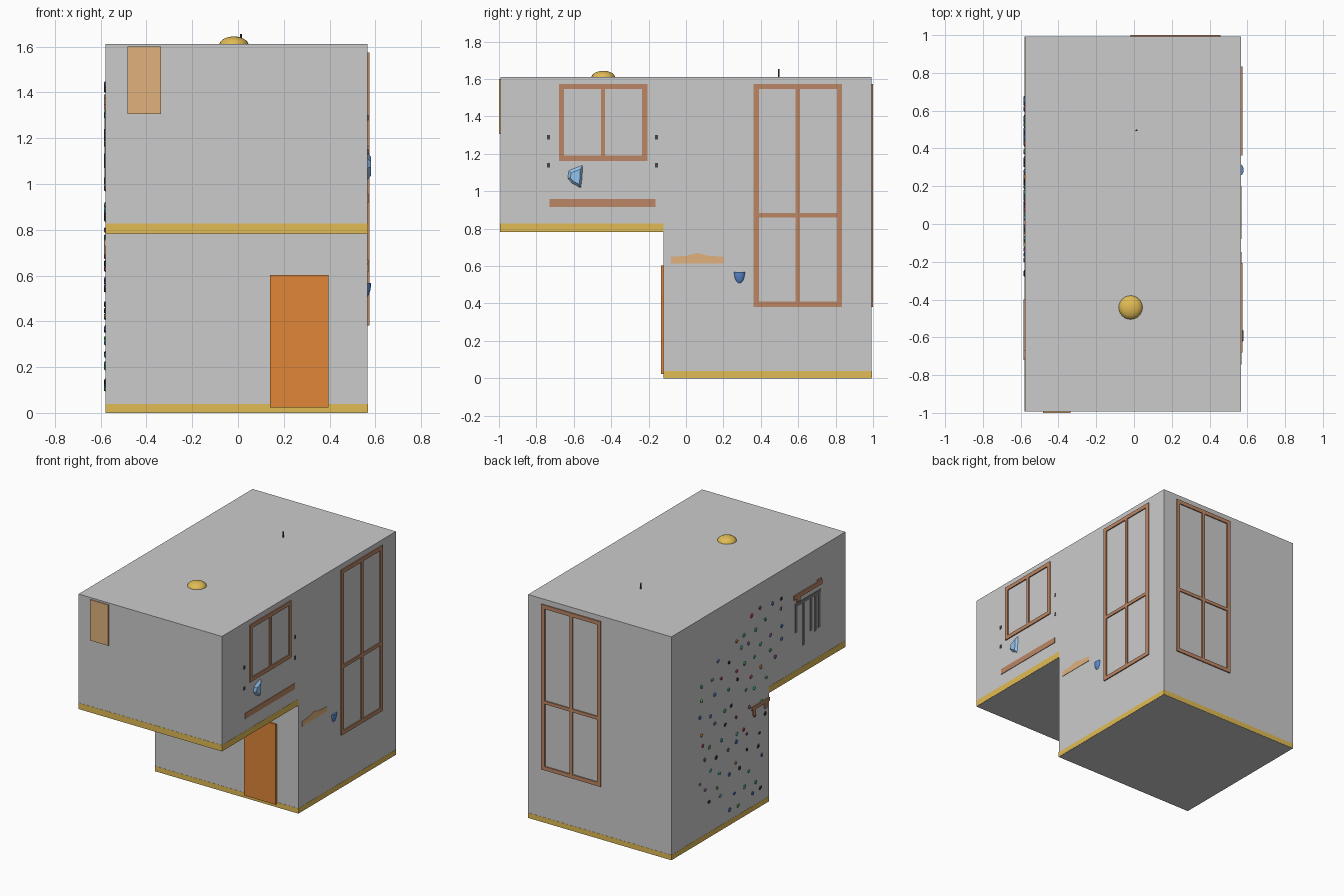
import bpy, bmesh, random
from mathutils import Vector, Matrix

if "Cube" in bpy.data.objects:
    bpy.data.objects.remove(bpy.data.objects["Cube"])

random.seed(4)
X0, X1, YF, YB, TOP = -0.578, 0.566, -0.992, 0.992, 1.612
STEP_Y, STEP_Z = -0.12, 0.782


def mat(name, rgb):
    m = bpy.data.materials.new(name)
    m.diffuse_color = (*rgb, 1)
    m.use_nodes = True
    m.node_tree.nodes["Principled BSDF"].inputs["Base Color"].default_value = m.diffuse_color
    return m


YELLOW = mat("yellow", (0.75, 0.5, 0.09))
BROWN = mat("brown", (0.5, 0.24, 0.13))
ORANGE = mat("orange", (0.75, 0.24, 0.04))
PEACH = mat("peach", (0.75, 0.45, 0.2))
BLUE = mat("blue", (0.1, 0.24, 0.6))
SKY = mat("light_blue", (0.3, 0.55, 0.85))
DARK = mat("dark", (0.06, 0.06, 0.06))
STEEL = mat("steel", (0.2, 0.2, 0.2))


def finish(name, bm, material=None, smooth=False):
    bmesh.ops.recalc_face_normals(bm, faces=bm.faces)
    me = bpy.data.meshes.new(name)
    bm.to_mesh(me)
    bm.free()
    for p in me.polygons:
        p.use_smooth = smooth
    if material:
        me.materials.append(material)
    ob = bpy.data.objects.new(name, me)
    bpy.context.collection.objects.link(ob)
    return ob


def boxes(name, ranges, material=None):
    """One object made of boxes given as (x0, x1, y0, y1, z0, z1)."""
    bm = bmesh.new()
    for a, b, c, d, e, f in ranges:
        m = Matrix.Translation(((a + b) / 2, (c + d) / 2, (e + f) / 2))
        bmesh.ops.create_cube(bm, size=1, matrix=m @ Matrix.Diagonal((b - a, d - c, f - e, 1)))
    return finish(name, bm, material)


def prism(name, pts, x0, x1, material=None, taper=1.0):
    """Extrude a (y, z) profile along x, optionally shrinking the far end."""
    bm = bmesh.new()
    f = bm.faces.new([bm.verts.new((x0, y, z)) for y, z in pts])
    mid = f.calc_center_median()
    ext = bmesh.ops.extrude_face_region(bm, geom=[f], use_keep_orig=True)["geom"]
    for v in ext:
        if isinstance(v, bmesh.types.BMVert):
            v.co = mid + (v.co - mid) * taper
            v.co.x = x1
    return finish(name, bm, material)


def ellipsoid(name, loc, radii, material, cut_above=None):
    bm = bmesh.new()
    bmesh.ops.create_uvsphere(bm, u_segments=24, v_segments=16, radius=1,
                              matrix=Matrix.Translation(loc) @ Matrix.Diagonal((*radii, 1)))
    if cut_above is not None:
        geom = bm.verts[:] + bm.edges[:] + bm.faces[:]
        cut = bmesh.ops.bisect_plane(bm, geom=geom, plane_co=(0, 0, cut_above),
                                     plane_no=(0, 0, 1), clear_outer=True)["geom_cut"]
        bmesh.ops.edgeloop_fill(bm, edges=[e for e in cut if isinstance(e, bmesh.types.BMEdge)])
    ob = finish(name, bm, material, True)
    bpy.context.view_layer.objects.active = ob
    ob.select_set(True)
    bpy.ops.object.shade_smooth_by_angle()
    ob.select_set(False)
    return ob


def window(name, side, u0, u1, z0, z1, cross_z=None, w=0.028):
    """Frame on the right or back wall: stiles, rails, mullion, cross bar."""
    m = (u0 + u1) / 2
    h = w * 0.42
    bars = [(u0, u0 + w, z0, z1), (u1 - w, u1, z0, z1), (m - h, m + h, z0 + w, z1 - w),
            (u0 + w, u1 - w, z0, z0 + w), (u0 + w, u1 - w, z1 - w, z1)]
    if cross_z:
        bars += [(u0 + w, m - h, cross_z - h, cross_z + h), (m + h, u1 - w, cross_z - h, cross_z + h)]
    if side == "right":
        r = [(X1 - 0.01, X1 + 0.008, a, b, c, d) for a, b, c, d in bars]
    else:
        r = [(a, b, YB - 0.01, YB + 0.008, c, d) for a, b, c, d in bars]
    boxes(name, r, BROWN)


# Stepped building shell
prism("building_shell", [(STEP_Y, 0), (YB, 0), (YB, TOP), (YF, TOP), (YF, STEP_Z), (STEP_Y, STEP_Z)], X0, X1)

# Yellow skirting bands of both floors
e = 0.0012
boxes("lower_skirting", [(X0 - e, X1 + e, STEP_Y - e, YB + e, 0.001, 0.038)], YELLOW)
boxes("upper_skirting", [(X0 - e, X1 + e, YF - e, STEP_Y, STEP_Z + 0.001, 0.828)], YELLOW)

# Door and front panel
boxes("door", [(0.14, 0.395, STEP_Y - 0.014, STEP_Y + 0.01, 0.024, 0.602)], ORANGE)
boxes("front_panel", [(-0.482, -0.336, -1.0, -0.98, 1.306, 1.6)], PEACH)

# Windows
window("right_tall_window", "right", 0.362, 0.835, 0.382, 1.574, 0.872)
window("right_small_window", "right", -0.68, -0.207, 1.163, 1.574)
window("back_tall_window", "back", -0.018, 0.457, 0.382, 1.574, 0.872)

# Right wall fittings
boxes("right_shelf", [(X1 - 0.02, X1 + 0.004, -0.73, -0.163, 0.917, 0.958)], BROWN)
prism("right_headboard", [(-0.08, 0.615), (0.2, 0.615), (0.2, 0.65), (0.12, 0.655), (0.06, 0.67),
                          (0.0, 0.655), (-0.08, 0.65)], X1 - 0.01, X1 + 0.003, PEACH)
boxes("bracket_tips", [(X1 - 0.01, X1 + 0.003, y - 0.008, y + 0.008, z - 0.012, z + 0.012)
                       for y in (-0.736, -0.157) for z in (1.29, 1.14)], DARK)
ellipsoid("blue_cup", (X1 - 0.008, 0.286, 0.568), (0.023, 0.031, 0.064), BLUE, 0.568)
prism("light_blue_shade", [(-0.548, 1.147), (-0.63, 1.115), (-0.637, 1.07), (-0.612, 1.04),
                           (-0.56, 1.012), (-0.553, 1.06)], X1 - 0.005, X1 + 0.015, SKY, 0.6)

# Roof dome and rod
ellipsoid("roof_dome", (-0.018, -0.442, 1.606), (0.064, 0.064, 0.038), YELLOW)
bm = bmesh.new()
bmesh.ops.create_cone(bm, cap_ends=True, segments=8, radius1=0.005, radius2=0.004, depth=0.06,
                      matrix=Matrix.Translation((0.013, 0.496, 1.625)))
finish("roof_rod", bm, DARK)

# Left wall racks with hanging bars
L0, L1 = X0 - 0.008, X0 + 0.01
boxes("upper_rack", [(L0, L1, -0.72, -0.4, 1.345, 1.375), (L0, L1, -0.47, -0.43, 1.32, 1.345),
                     (L0, L1, -0.71, -0.67, 1.375, 1.39)], BROWN)
boxes("rack_hangers", [(X0 - 0.004, L1, -0.71, -0.42, 1.285, 1.31)] +
      [(X0 - 0.004, L1, y - 0.012, y + 0.012, z, 1.285)
       for y, z in ((-0.43, 1.1), (-0.515, 0.98), (-0.6, 1.05), (-0.65, 1.03), (-0.69, 1.04))], STEEL)
boxes("lower_rack", [(L0, L1, -0.118, 0.08, 0.73, 0.755), (L0, L1, 0.04, 0.065, 0.69, 0.73),
                     (L0, L1, -0.09, -0.065, 0.69, 0.73)], BROWN)

# Climbing holds scattered over the left wall
colours = [mat("hold_" + n, c) for n, c in (
    ("red", (0.5, 0.05, 0.06)), ("green", (0.08, 0.35, 0.1)), ("blue", (0.06, 0.16, 0.45)),
    ("orange", (0.6, 0.22, 0.04)), ("teal", (0.05, 0.4, 0.4)), ("purple", (0.25, 0.08, 0.3)),
    ("black", (0.03, 0.03, 0.03)))]
groups = [bmesh.new() for _ in colours]
for row in range(13):
    for col in range(8):
        y = 0.66 - col * 0.13 + (row % 2) * 0.05 - 0.04 + random.uniform(-0.035, 0.035)
        z = 0.12 + row * 0.108 + random.uniform(-0.035, 0.035)
        in_wall = y > -0.1 or z > 0.86
        if not in_wall or y < -0.3 or z > 1.12 + (0.68 - y) * 0.6 or z < 0.28 - (0.68 - y) * 0.5:
            continue
        bm = random.choice(groups)
        size = (0.009, random.uniform(0.011, 0.018), random.uniform(0.011, 0.018))
        bmesh.ops.create_icosphere(bm, subdivisions=1, radius=1, matrix=Matrix.Translation((X0, y, z))
                                   @ Matrix.Rotation(random.uniform(0, 3), 4, 'X')
                                   @ Matrix.Diagonal((*size, 1)))
for m, bm in zip(colours, groups):
    finish("climbing_" + m.name, bm, m)
